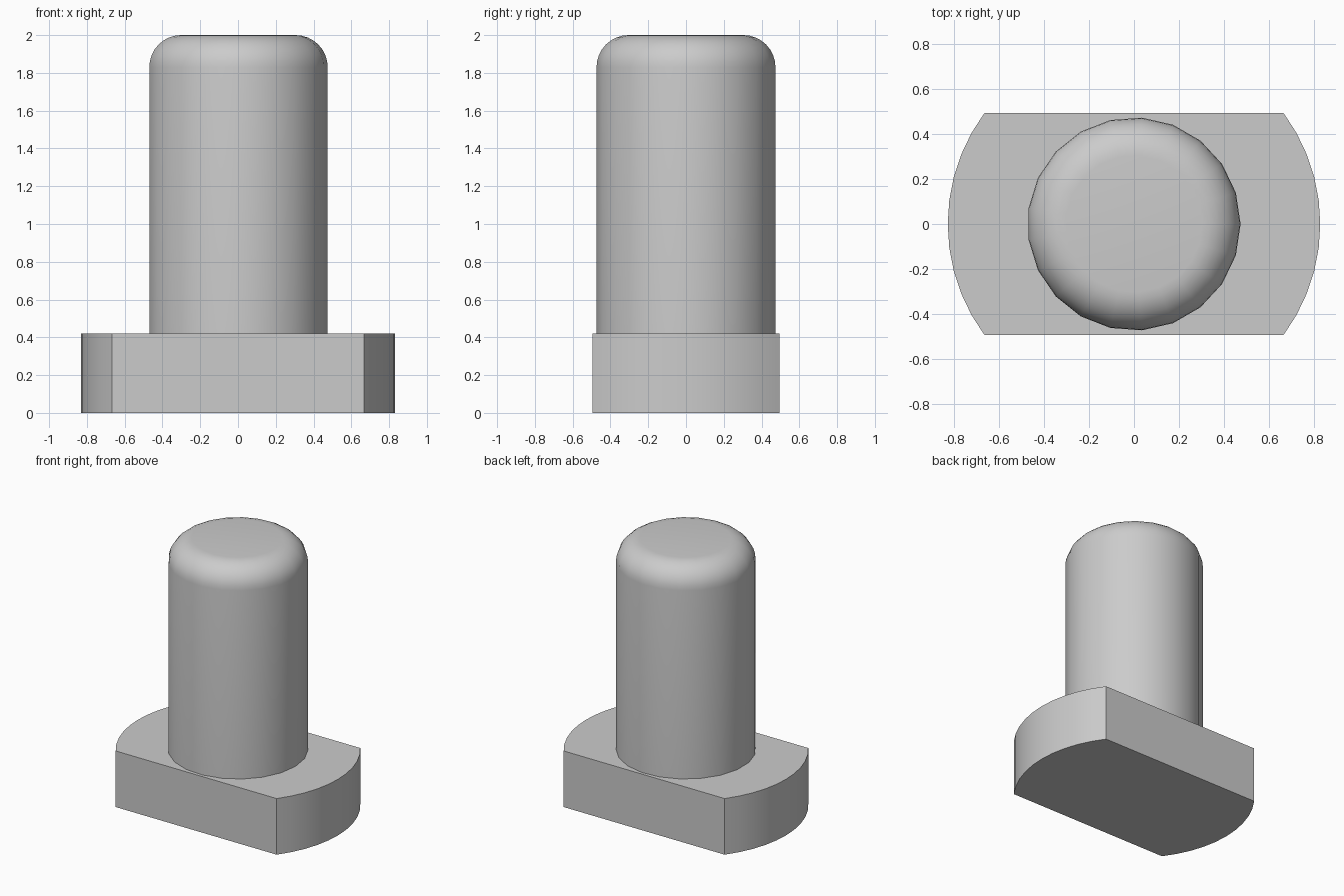
import bpy, bmesh, math

cube = bpy.data.objects.get("Cube")
if cube:
    bpy.data.objects.remove(cube, do_unlink=True)

steel = bpy.data.materials.new("plain_grey")
steel.use_nodes = True
grey = (0.6, 0.6, 0.6, 1)
steel.diffuse_color = grey
steel.node_tree.nodes["Principled BSDF"].inputs["Base Color"].default_value = grey

HEAD_R, HEAD_HALF_Y, HEAD_TOP = 0.83, 0.495, 0.42
SHAFT_R, FILLET, TOP, SIDES = 0.475, 0.17, 2.0, 21


def finish(name, bm):
    bmesh.ops.recalc_face_normals(bm, faces=bm.faces)
    mesh = bpy.data.meshes.new(name)
    bm.to_mesh(mesh)
    bm.free()
    mesh.materials.append(steel)
    obj = bpy.data.objects.new(name, mesh)
    bpy.context.collection.objects.link(obj)
    bpy.ops.object.select_all(action="DESELECT")
    obj.select_set(True)
    bpy.context.view_layer.objects.active = obj
    bpy.ops.object.shade_smooth_by_angle(angle=math.radians(30))


# Head: a disc cut by two parallel flats, extruded upwards
bm = bmesh.new()
half = math.asin(HEAD_HALF_Y / HEAD_R)
steps = 10
outline = []
for centre in (0, math.pi):
    for i in range(steps + 1):
        a = centre - half + 2 * half * i / steps
        outline.append(bm.verts.new((HEAD_R * math.cos(a), HEAD_R * math.sin(a), 0)))
base = bm.faces.new(outline)
top = bmesh.ops.extrude_face_region(bm, geom=[base], use_keep_orig=True)["geom"]
bmesh.ops.translate(bm, vec=(0, 0, HEAD_TOP),
                    verts=[v for v in top if isinstance(v, bmesh.types.BMVert)])
finish("head", bm)

# Shaft: cylinder with a rounded top rim
bm = bmesh.new()
profile = [(SHAFT_R, HEAD_TOP)]
for i in range(9):
    a = math.pi / 2 * i / 8
    profile.append((SHAFT_R - FILLET + FILLET * math.cos(a),
                    TOP - FILLET + FILLET * math.sin(a)))
rings = [[bm.verts.new((r * math.cos(math.tau * k / SIDES),
                        r * math.sin(math.tau * k / SIDES), z))
          for k in range(SIDES)] for r, z in profile]
for low, high in zip(rings, rings[1:]):
    for k in range(SIDES):
        n = (k + 1) % SIDES
        bm.faces.new((low[k], low[n], high[n], high[k]))
bm.faces.new(rings[-1])
bm.faces.new(rings[0][::-1])
finish("shaft", bm)
